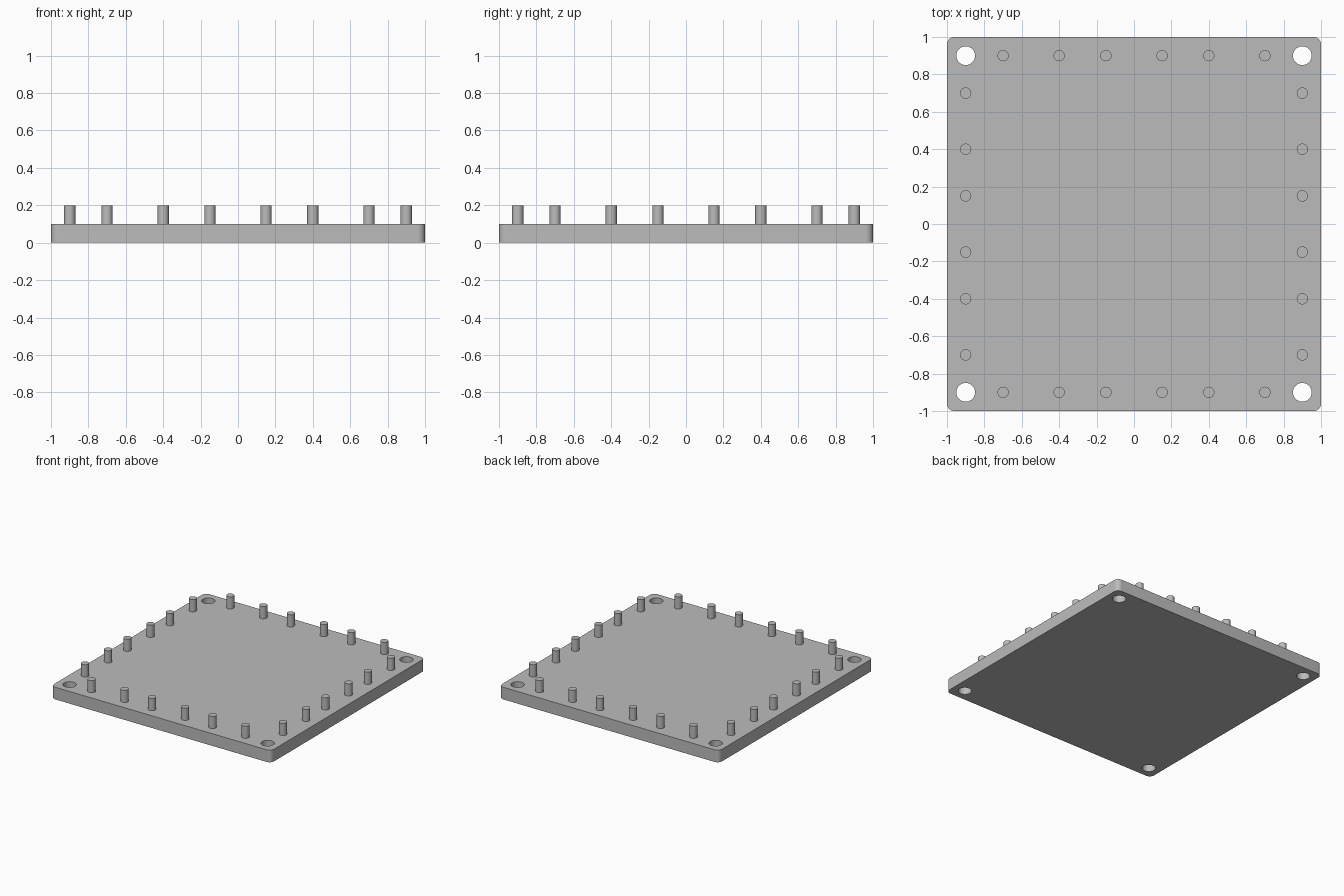
import bpy
import bmesh
import math

if "Cube" in bpy.data.objects:
    bpy.data.objects.remove(bpy.data.objects["Cube"])

PLATE_H = 0.1
CORNER_R = 0.04
HOLE_R = 0.05
PIN_R = 0.03
PIN_TOP = 0.2
EDGE = 0.9                                    # line of holes and pins
PIN_STEPS = (-0.7, -0.4, -0.15, 0.15, 0.4, 0.7)

grey = bpy.data.materials.new("grey")
grey.diffuse_color = (0.5, 0.5, 0.5, 1)
grey.use_nodes = True
grey.node_tree.nodes["Principled BSDF"].inputs["Base Color"].default_value = grey.diffuse_color


def arc(cx, cy, r, start, sweep, n):
    """n points along an arc, angles in degrees."""
    angles = [math.radians(start + sweep * i / n) for i in range(n)]
    return [(cx + r * math.cos(a), cy + r * math.sin(a)) for a in angles]


def finish(obj):
    obj.data.materials.append(grey)
    bpy.ops.object.select_all(action='DESELECT')
    obj.select_set(True)
    bpy.context.view_layer.objects.active = obj
    bpy.ops.object.shade_smooth_by_angle(angle=math.radians(30))


def add_loop(bm, points):
    verts = [bm.verts.new((x, y, 0)) for x, y in points]
    return [bm.edges.new((v, verts[(i + 1) % len(verts)])) for i, v in enumerate(verts)]


# Plate: rounded square outline with four corner holes, extruded upward
corners = [(1, 1, 0), (-1, 1, 90), (-1, -1, 180), (1, -1, 270)]
outline = []
for sx, sy, start in corners:
    c = 1 - CORNER_R
    outline += arc(sx * c, sy * c, CORNER_R, start, 90 * 9 / 8, 9)

bm = bmesh.new()
edges = add_loop(bm, outline)
for sx, sy, _ in corners:
    edges += add_loop(bm, arc(sx * EDGE, sy * EDGE, HOLE_R, 0, 360, 48))
bmesh.ops.triangle_fill(bm, edges=edges, use_beauty=True, normal=(0, 0, 1))
ext = bmesh.ops.extrude_face_region(bm, geom=bm.faces[:], use_keep_orig=True)
top = [g for g in ext["geom"] if isinstance(g, bmesh.types.BMVert)]
bmesh.ops.translate(bm, verts=top, vec=(0, 0, PLATE_H))
bmesh.ops.recalc_face_normals(bm, faces=bm.faces[:])
mesh = bpy.data.meshes.new("plate")
bm.to_mesh(mesh)
bm.free()
plate = bpy.data.objects.new("plate", mesh)
bpy.context.collection.objects.link(plate)
finish(plate)

# Pins: six along each side
for side in (-1, 1):
    for t in PIN_STEPS:
        for x, y in ((t, side * EDGE), (side * EDGE, t)):
            bpy.ops.mesh.primitive_cylinder_add(
                vertices=32, radius=PIN_R, depth=PIN_TOP - PLATE_H,
                location=(x, y, (PIN_TOP + PLATE_H) / 2))
            pin = bpy.context.object
            pin.name = "pin"
            finish(pin)
